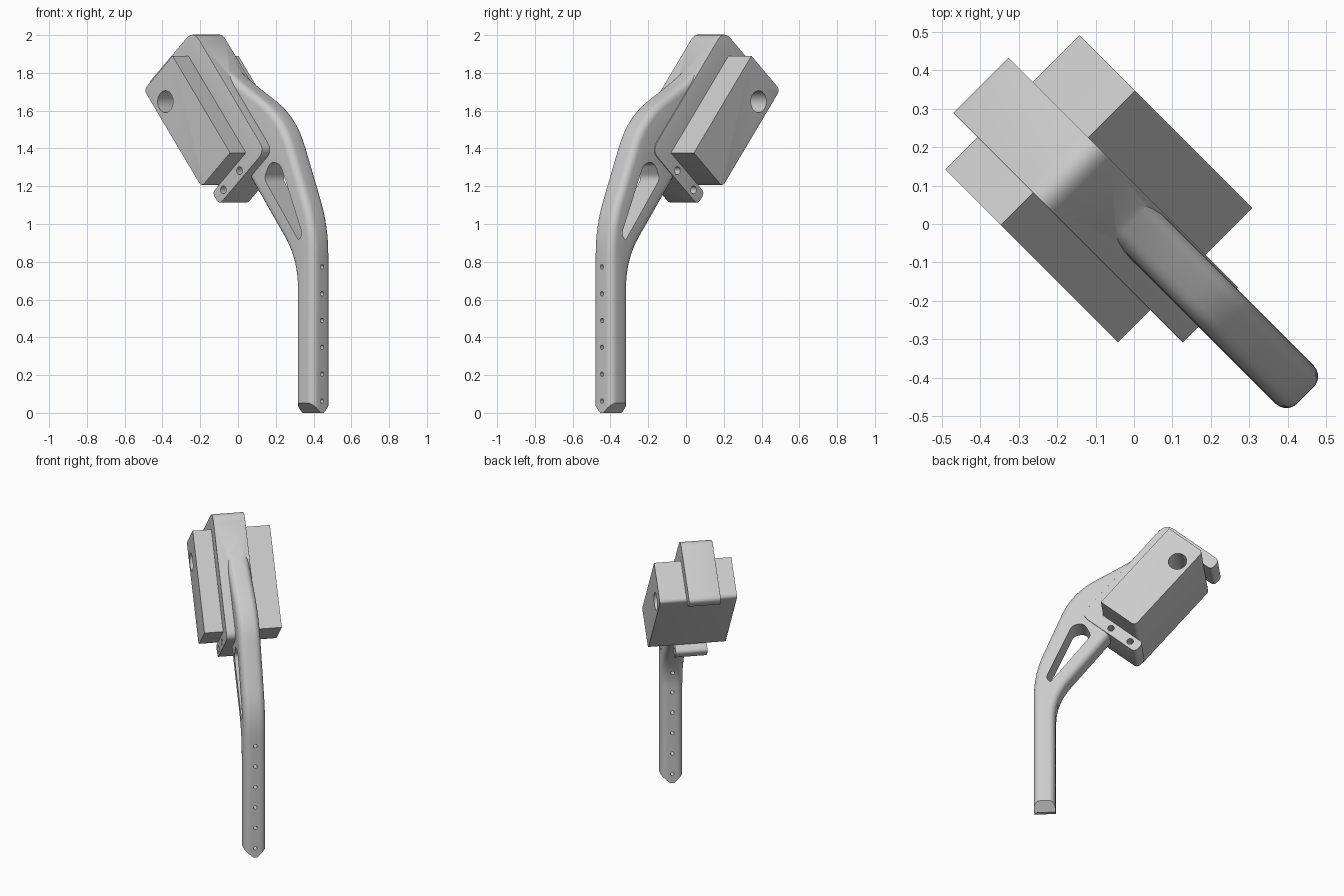
import bpy, bmesh, math
from mathutils import Vector, Matrix

default_cube = bpy.data.objects.get("Cube")
if default_cube:
    bpy.data.objects.remove(default_cube, do_unlink=True)

# One grey for the whole assembly
grey = bpy.data.materials.new("plain_grey")
grey.use_nodes = True
grey.diffuse_color = (0.6, 0.6, 0.6, 1)
grey.node_tree.nodes["Principled BSDF"].inputs["Base Color"].default_value = (0.6, 0.6, 0.6, 1)

# The parts are drawn in a side plane (u, z) and extruded along v.
# The clamped block has its own tilted axes: s across it and t down its length.
TILT = math.radians(50)
ORIGIN = Vector((-0.243, 1.89))
ACROSS = Vector((math.sin(TILT), math.cos(TILT)))
DOWN = Vector((math.cos(TILT), -math.sin(TILT)))
BLOCK_LENGTH = 0.67
BLOCK_DEPTH = 0.28


def tilted(s, t):
    return ORIGIN + ACROSS * s + DOWN * t


def rounded(corners, steps=8):
    """Profile from (point, rounding length) pairs."""
    result = []
    for i, (point, size) in enumerate(corners):
        point = Vector(point)
        if not size:
            result.append(point)
            continue
        before = Vector(corners[i - 1][0]) - point
        after = Vector(corners[(i + 1) % len(corners)][0]) - point
        start = point + before.normalized() * size
        end = point + after.normalized() * size
        for k in range(steps + 1):
            f = k / steps
            result.append(start.lerp(point, f).lerp(point.lerp(end, f), f))
    return result


def prism(name, profile, low, high, bevel=0, choose=None):
    """Extrude a profile from v = low to v = high and round its chosen rim edges."""
    bm = bmesh.new()
    face = bm.faces.new([bm.verts.new((p.x, low, p.y)) for p in profile])
    extruded = bmesh.ops.extrude_face_region(bm, geom=[face])["geom"]
    for v in extruded:
        if isinstance(v, bmesh.types.BMVert):
            v.co.y = high
    bmesh.ops.recalc_face_normals(bm, faces=bm.faces)
    if bevel:
        rim = [e for e in bm.edges
               if abs(e.verts[0].co.y - e.verts[1].co.y) < 1e-5
               and (choose is None or choose((e.verts[0].co + e.verts[1].co) / 2))]
        bmesh.ops.bevel(bm, geom=rim, offset=bevel, segments=5, profile=0.5,
                        affect='EDGES', clamp_overlap=True)
    return make_object(name, bm)


def make_object(name, bm):
    bmesh.ops.recalc_face_normals(bm, faces=bm.faces)
    mesh = bpy.data.meshes.new(name)
    bm.to_mesh(mesh)
    bm.free()
    mesh.materials.append(grey)
    obj = bpy.data.objects.new(name, mesh)
    bpy.context.collection.objects.link(obj)
    return obj


def drill(name, centre, radius, depth, axis):
    """Cylinder cutter along the given axis."""
    bm = bmesh.new()
    turn = Vector((0, 0, 1)).rotation_difference(Vector(axis)).to_matrix().to_4x4()
    bmesh.ops.create_cone(bm, cap_ends=True, segments=24, radius1=radius, radius2=radius,
                          depth=depth, matrix=Matrix.Translation(centre) @ turn)
    return make_object(name, bm)


def combine(target, other, operation):
    """Apply a boolean and discard the helper."""
    other.hide_render = True
    mod = target.modifiers.new("combine", 'BOOLEAN')
    mod.operation = operation
    mod.solver = 'EXACT'
    mod.object = other
    bpy.context.view_layer.objects.active = target
    bpy.ops.object.modifier_apply(modifier=mod.name)
    bpy.data.objects.remove(other, do_unlink=True)


# Clamped block with rounded back edges and a cross hole
block = prism("block", rounded([
    (tilted(0, 0), 0), (tilted(0, BLOCK_LENGTH), 0),
    (tilted(-BLOCK_DEPTH, BLOCK_LENGTH), 0.03), (tilted(-BLOCK_DEPTH, 0), 0.03)]),
    -0.247, 0.247, 0.02,
    lambda p: (Vector((p.x, p.z)) - ORIGIN).dot(ACROSS) < -BLOCK_DEPTH + 0.02)
combine(block, drill("block_hole", (-0.297, 0, 1.648), 0.058, 1, (0, 1, 0)), 'DIFFERENCE')

# Bracket wrapped round the block, with a hook at each end
PLATE, HOOK, REACH = 0.115, 0.082, -0.33
END = BLOCK_LENGTH + HOOK


def outer_edge(p):
    local = Vector((p.x, p.z)) - ORIGIN
    s, t = local.dot(ACROSS), local.dot(DOWN)
    return s > 0.01 or t < -0.01 or t > BLOCK_LENGTH + 0.01


bracket = prism("bracket", rounded([
    (tilted(PLATE, -HOOK), 0.07), (tilted(PLATE, END), 0.06),
    (tilted(REACH, END), 0.035), (tilted(REACH, BLOCK_LENGTH), 0.03),
    (tilted(0, BLOCK_LENGTH), 0), (tilted(0, 0), 0),
    (tilted(REACH, 0), 0.03), (tilted(REACH, -HOOK), 0.035)]),
    -0.128, 0.075, 0.025, outer_edge)
for s in (-0.098, -0.256):
    p = tilted(s, BLOCK_LENGTH + HOOK / 2)
    combine(bracket, drill("hook_hole", (p.x, 0, p.y), 0.021, 1, (0, 1, 0)), 'DIFFERENCE')

# Bent arm with rounded edges
arm = prism("arm", rounded([
    ((0.495, 0), 0), ((0.495, 0.81), 0.15), ((0.153, 1.235), 0),
    ((0.12, 1.27), 0), (tilted(0.05, END - 0.04), 0), (tilted(0.04, 0.2), 0),
    (tilted(PLATE - 0.01, 0.16), 0), ((0.06, 1.755), 0.08),
    ((0.39, 1.57), 0.17), ((0.63, 0.99), 0.15), ((0.63, 0), 0)]),
    -0.07, 0.07, 0.04, lambda p: p.z > 0.01)

# Wedge-shaped foot
bm = bmesh.new()
bm.from_mesh(arm.data)
for side in (-1, 1):
    cut = bmesh.ops.bisect_plane(bm, geom=bm.verts[:] + bm.edges[:] + bm.faces[:],
                                 plane_co=(0, side * 0.012, 0),
                                 plane_no=(0, side * 0.055, -0.06), clear_outer=True)
    edges = [e for e in cut["geom_cut"] if isinstance(e, bmesh.types.BMEdge)]
    bmesh.ops.holes_fill(bm, edges=edges, sides=0)
bmesh.ops.recalc_face_normals(bm, faces=bm.faces)
bm.to_mesh(arm.data)
bm.free()

# Tapered slot and the row of adjustment holes
slot = prism("slot", rounded([
    ((0.525, 0.91), 0.02), ((0.265, 1.24), 0.03), ((0.31, 1.33), 0.035),
    ((0.385, 1.32), 0.035), ((0.55, 0.95), 0.02)]), -0.5, 0.5)
combine(arm, slot, 'DIFFERENCE')
for i in range(6):
    hole = drill("adjustment_hole", (0.56, 0, 0.063 + i * 0.142), 0.012, 0.5, (1, 0, 0))
    combine(arm, hole, 'DIFFERENCE')
combine(bracket, arm, 'UNION')
bracket.name = "bracket_and_arm"

# Turn the side plane to the diagonal and shade smoothly
for obj in (block, bracket):
    obj.data.transform(Matrix.Rotation(-math.pi / 4, 4, 'Z'))
    bpy.ops.object.select_all(action='DESELECT')
    obj.select_set(True)
    bpy.context.view_layer.objects.active = obj
    bpy.ops.object.shade_smooth_by_angle(angle=math.radians(32))
